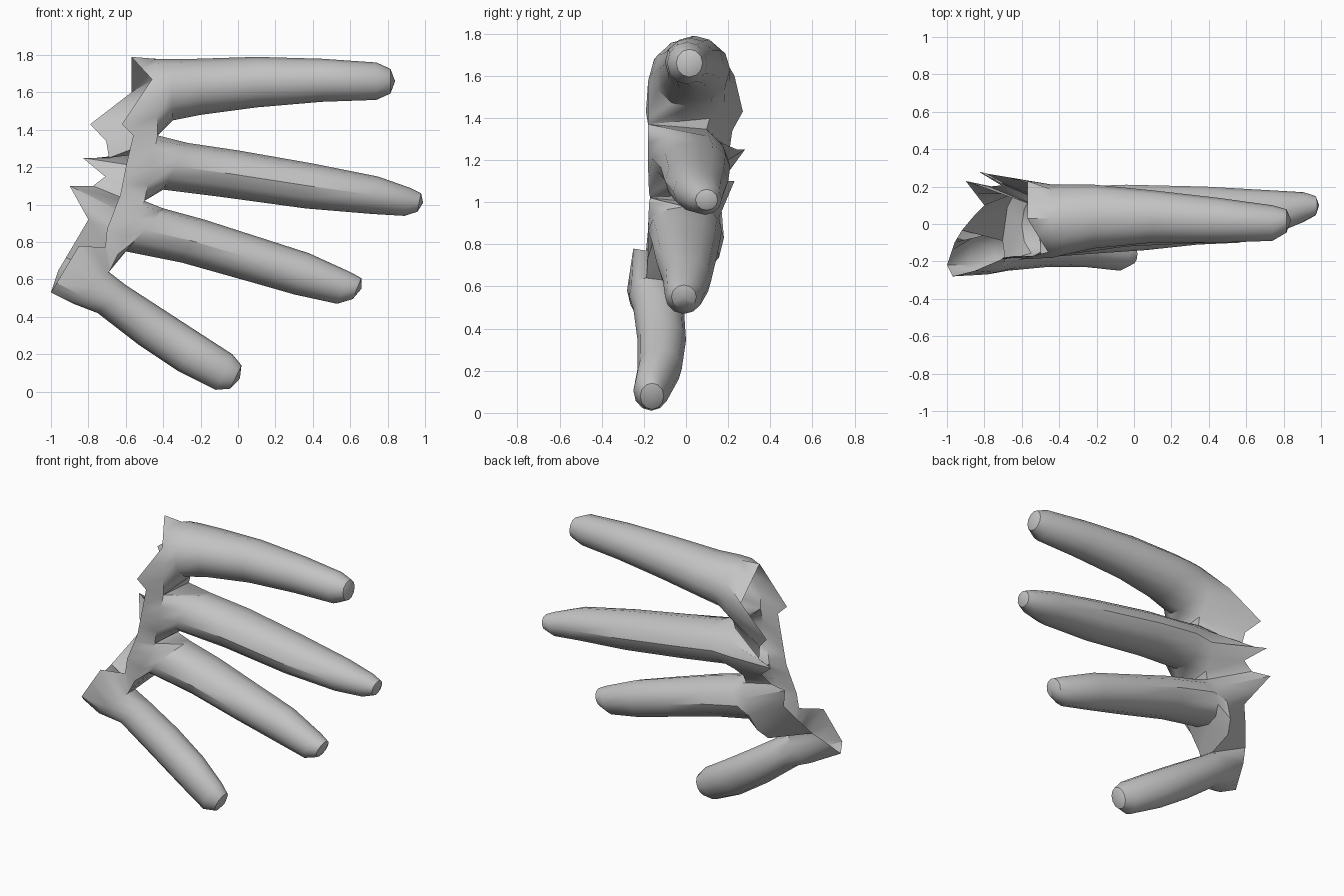
import bpy, bmesh
from math import sin, cos, pi
from mathutils import Vector

old = bpy.data.objects.get("Cube")
if old:
    bpy.data.objects.remove(old)

SIDES = 12
HALF = SIDES // 2
bm = bmesh.new()


def section(top, bottom, front, back):
    """Oval ring from its upper and lower (x, z) ends and its y range."""
    t, b = Vector((top[0], 0, top[1])), Vector((bottom[0], 0, bottom[1]))
    mid, arm = (t + b) / 2, (t - b) / 2
    mid.y = (front + back) / 2
    depth = Vector((0, (back - front) / 2, 0))
    angles = [2 * pi * k / SIDES for k in range(SIDES)]
    return [mid + arm * cos(a) + depth * sin(a) for a in angles]


def resample(points):
    """Spread HALF + 1 points evenly over a short polyline."""
    out = []
    for k in range(HALF + 1):
        s = k * (len(points) - 1) / HALF
        i = min(int(s), len(points) - 2)
        out.append(Vector(points[i]).lerp(Vector(points[i + 1]), s - i))
    return out


def strip(row_a, row_b):
    for k in range(len(row_a) - 1):
        bm.faces.new((row_a[k], row_a[k + 1], row_b[k + 1], row_b[k]))


def finger(sections, tip, front_rim, back_rim, first=False, last=False):
    """Tube with a rounded tip, plus its share of the torn palm shell."""
    rings = [section(*s) for s in sections]
    front, back = resample(front_rim), resample(back_rim)
    # Flatten the front of the root so neighbouring fingers join smoothly
    near = sections[0][2]
    for k in list(range(HALF, SIDES)) + [0]:
        end = front[0].y if k == 0 or k > HALF * 1.5 else front[-1].y
        rings[0][k].y = end + abs(sin(2 * pi * k / SIDES)) * (near - end)
    # Rounded tip
    tip = Vector(tip)
    centre = sum(rings[-1], Vector((0, 0, 0))) / SIDES
    rings.append([centre.lerp(tip, 0.75) + (p - centre) * 0.66 for p in rings[-1]])
    verts = [[bm.verts.new(p) for p in ring] for ring in rings]
    for a, b in zip(verts, verts[1:]):
        strip(a + a[:1], b + b[:1])
    end = bm.verts.new(tip)
    for k in range(SIDES):
        bm.faces.new((verts[-1][k], verts[-1][(k + 1) % SIDES], end))
    # Palm side and jagged back side
    root = verts[0]
    front_row = [bm.verts.new(p) for p in front]
    back_row = [bm.verts.new(p) for p in back]
    strip([root[0]] + root[:HALF - 1:-1], front_row)
    lo, hi = (0 if first else 1), (HALF if last else HALF - 1)
    strip(root[lo:hi + 1], back_row[lo:hi + 1])
    return root, back_row


index_finger = finger(
    [((-.44, 1.78), (-.43, 1.37), -.18, .21),
     ((-.36, 1.78), (-.35, 1.45), -.16, .21),
     ((-.22, 1.78), (-.2, 1.48), -.13, .21),
     ((.1, 1.79), (.1, 1.52), -.1, .18),
     ((.45, 1.78), (.45, 1.55), -.1, .14),
     ((.74, 1.76), (.74, 1.56), -.09, .1)],
    (.84, .02, 1.66),
    [(-.57, .03, 1.79), (-.46, -.15, 1.67), (-.62, -.19, 1.43), (-.56, -.18, 1.37)],
    [(-.57, .03, 1.79), (-.57, .23, 1.6), (-.79, .27, 1.43), (-.62, .17, 1.25)],
    first=True)

middle_finger = finger(
    [((-.43, 1.37), (-.5, 1.02), -.18, .19),
     ((-.27, 1.33), (-.4, 1.08), -.16, .2),
     ((0, 1.29), (-.08, 1.04), -.12, .21),
     ((.4, 1.22), (.36, .98), -.1, .2),
     ((.75, 1.15), (.72, .95), -.06, .18),
     ((.92, 1.09), (.89, .94), .01, .17)],
    (.99, .1, 1.01),
    [(-.56, -.18, 1.37), (-.6, -.17, 1.2), (-.63, -.17, 1.05)],
    [(-.62, .17, 1.25), (-.83, .28, 1.25), (-.65, .17, 1.1)])

ring_finger = finger(
    [((-.5, 1.02), (-.69, .64), -.18, .18),
     ((-.4, .98), (-.6, .75), -.18, .17),
     ((-.18, .92), (-.3, .69), -.16, .16),
     ((.1, .83), (.02, .6), -.14, .14),
     ((.38, .74), (.3, .52), -.11, .12),
     ((.6, .64), (.53, .47), -.1, .08)],
    (.66, -.01, .55),
    [(-.63, -.17, 1.05), (-.7, -.18, .87), (-.71, -.19, .77)],
    [(-.65, .17, 1.1), (-.9, .23, 1.1), (-.8, .1, .92), (-.9, 0, .75)])

little_finger = finger(
    [((-.69, .64), (-.88, .47), -.27, -.03),
     ((-.6, .57), (-.75, .42), -.25, -.01),
     ((-.4, .44), (-.53, .25), -.23, 0),
     ((-.2, .31), (-.32, .11), -.23, -.02),
     ((-.03, .2), (-.12, .01), -.25, -.08)],
    (.01, -.16, .07),
    [(-.71, -.19, .77), (-.85, -.25, .78), (-.97, -.28, .58), (-1, -.22, .53)],
    [(-.9, 0, .75), (-.96, -.1, .65), (-1, -.22, .53)],
    last=True)

# Webs between neighbouring fingers on the back
hand = [index_finger, middle_finger, ring_finger, little_finger]
for (root_a, rim_a), (root_b, rim_b) in zip(hand, hand[1:]):
    a, b = root_a[HALF - 1], root_b[1]
    bm.faces.new((root_a[HALF], a, b))
    bm.faces.new((a, b, rim_b[1], rim_a[HALF - 1]))

bmesh.ops.remove_doubles(bm, verts=bm.verts, dist=0.002)
bmesh.ops.recalc_face_normals(bm, faces=bm.faces)
bm.normal_update()
if max(bm.faces, key=lambda f: f.calc_center_median().x).normal.x < 0:
    bmesh.ops.reverse_faces(bm, faces=bm.faces)

mesh = bpy.data.meshes.new("hand_shell")
bm.to_mesh(mesh)
bm.free()
shell = bpy.data.objects.new("hand_shell", mesh)
bpy.context.collection.objects.link(shell)

grey = bpy.data.materials.new("plain_grey")
grey.use_nodes = True
colour = (0.55, 0.55, 0.55, 1)
grey.diffuse_color = colour
grey.node_tree.nodes["Principled BSDF"].inputs["Base Color"].default_value = colour
mesh.materials.append(grey)

bpy.ops.object.select_all(action="DESELECT")
shell.select_set(True)
bpy.context.view_layer.objects.active = shell
bpy.ops.object.shade_smooth_by_angle(angle=0.6)
